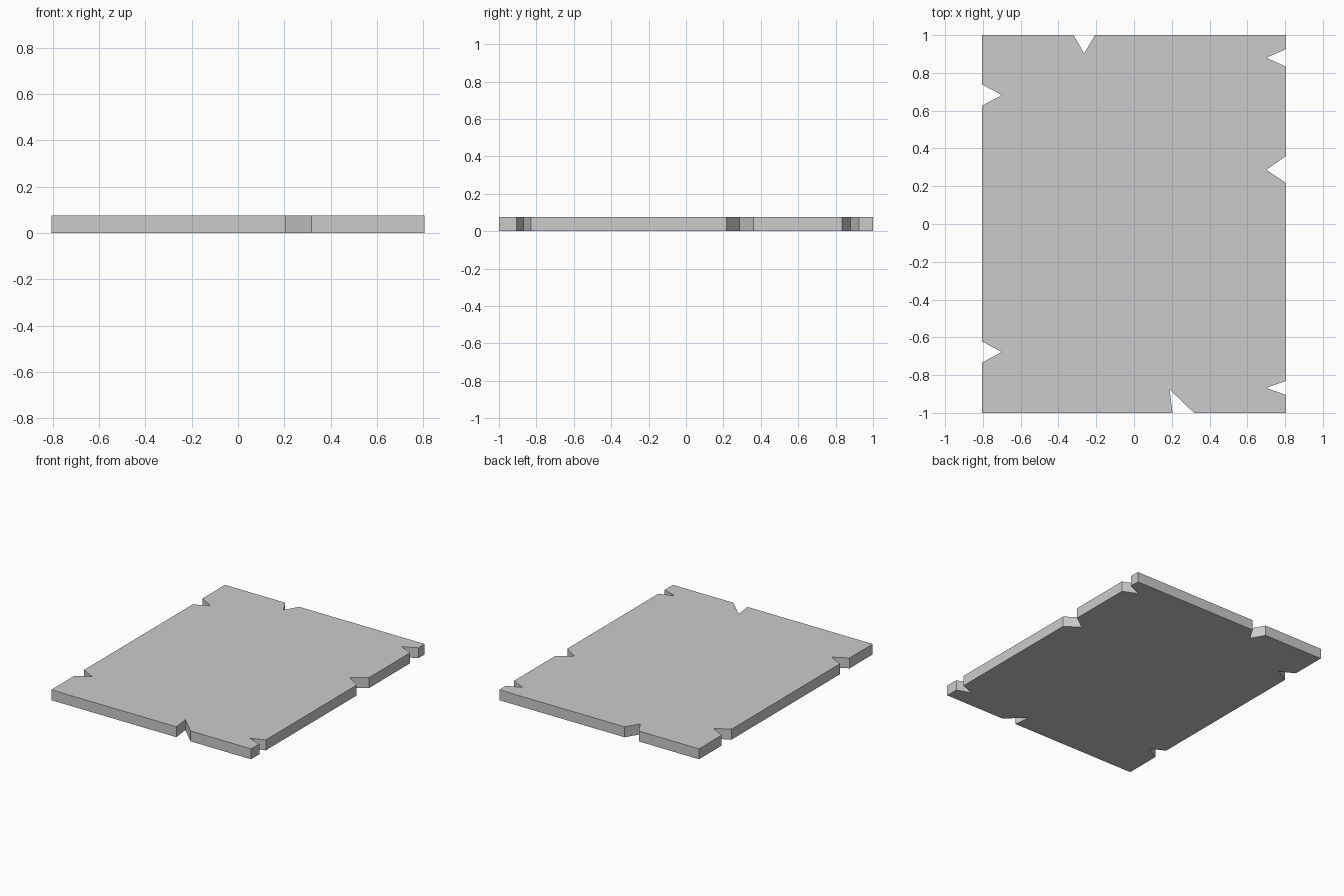
import bpy, bmesh

if "Cube" in bpy.data.objects:
    bpy.data.objects.remove(bpy.data.objects["Cube"])

W, L, T = 0.805, 1.0, 0.076   # half width, half length, thickness

# V-notches per edge: (start, tip along edge, end, tip position across edge)
front = [(0.204, 0.188, 0.318, -0.875)]
right = [(-0.905, -0.868, -0.83, 0.70), (0.217, 0.287, 0.36, 0.70),
         (0.833, 0.88, 0.926, 0.70)]
back = [(-0.206, -0.264, -0.32, 0.903)]
left = [(0.74, 0.682, 0.626, -0.70), (-0.622, -0.677, -0.734, -0.70)]


def edge(notches, side, along_x):
    """Outline points of one notched edge."""
    pts = []
    for a, tip, b, inner in notches:
        pts += [(a, side), (tip, inner), (b, side)]
    return pts if along_x else [(y, x) for x, y in pts]


# Counter-clockwise outline of the notched plate
outline = ([(-W, -L)] + edge(front, -L, True) + [(W, -L)] + edge(right, W, False)
           + [(W, L)] + edge(back, L, True) + [(-W, L)] + edge(left, -W, False))

# Extrude the outline into a solid flat-shaded plate
bm = bmesh.new()
base = bm.faces.new([bm.verts.new((x, y, 0)) for x, y in outline])
top = bmesh.ops.extrude_face_region(bm, geom=[base], use_keep_orig=True)["geom"]
bmesh.ops.translate(bm, vec=(0, 0, T),
                    verts=[g for g in top if isinstance(g, bmesh.types.BMVert)])
bmesh.ops.recalc_face_normals(bm, faces=bm.faces)
mesh = bpy.data.meshes.new("notched_plate")
bm.to_mesh(mesh)
bm.free()
plate = bpy.data.objects.new("notched_plate", mesh)
bpy.context.collection.objects.link(plate)
